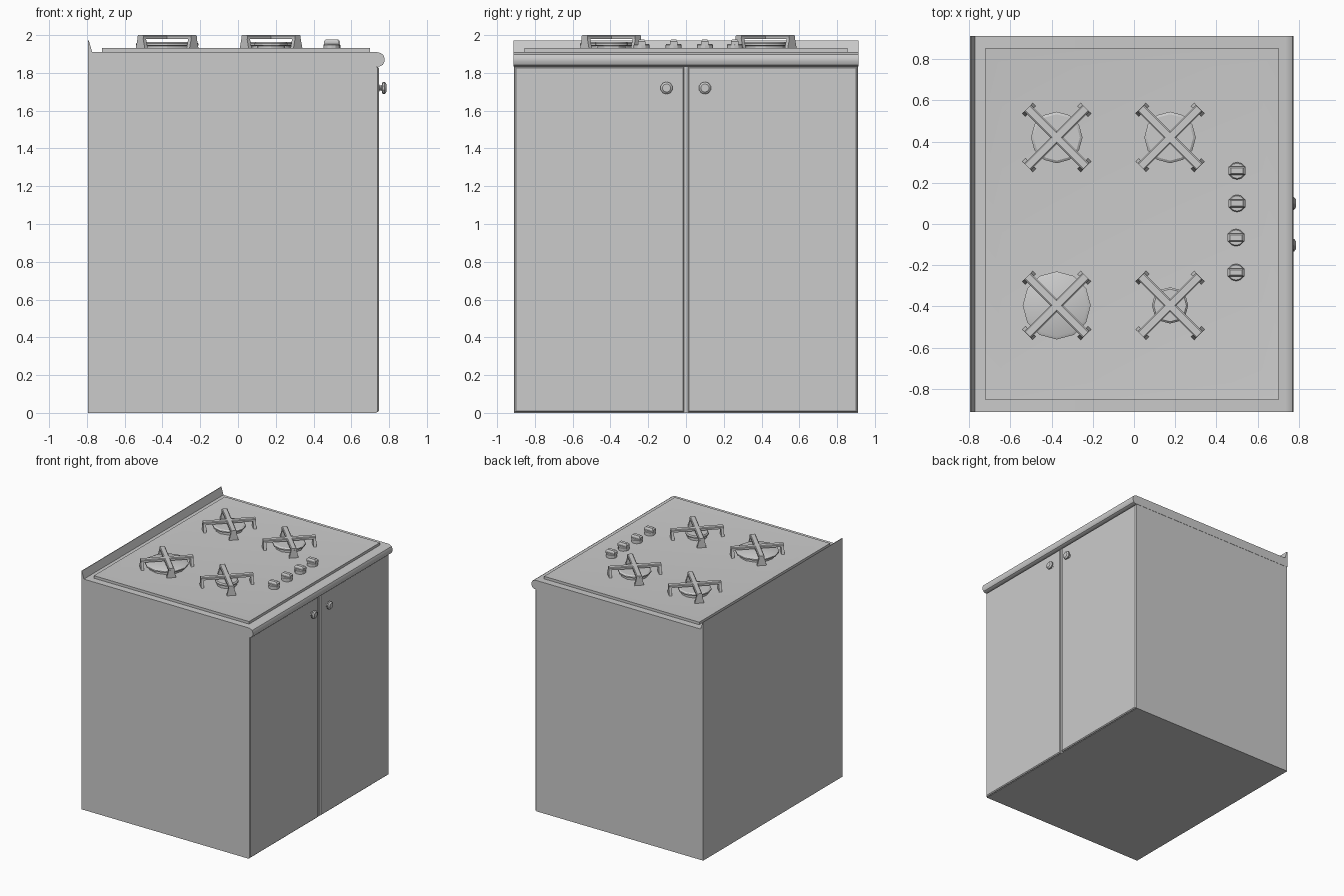
import bpy, bmesh, math
from mathutils import Matrix, Vector

if "Cube" in bpy.data.objects:
    bpy.data.objects.remove(bpy.data.objects["Cube"])


def finish(name, bm, smooth=None):
    bmesh.ops.recalc_face_normals(bm, faces=bm.faces[:])
    me = bpy.data.meshes.new(name)
    bm.to_mesh(me)
    bm.free()
    ob = bpy.data.objects.new(name, me)
    bpy.context.collection.objects.link(ob)
    if smooth:
        bpy.ops.object.select_all(action='DESELECT')
        ob.select_set(True)
        bpy.context.view_layer.objects.active = ob
        bpy.ops.object.shade_smooth_by_angle(angle=math.radians(smooth))
    return ob


def loft(bm, rings):
    """Skin a list of equal-length closed rings and cap both ends."""
    vs = [[bm.verts.new(p) for p in r] for r in rings]
    n = len(vs[0])
    for a, b in zip(vs, vs[1:]):
        for i in range(n):
            bm.faces.new((a[i], a[(i + 1) % n], b[(i + 1) % n], b[i]))
    bm.faces.new(vs[0][::-1])
    bm.faces.new(vs[-1])


def rect(x0, x1, y0, y1, z):
    return [(x0, y0, z), (x1, y0, z), (x1, y1, z), (x0, y1, z)]


def lathe(bm, profile, sides, matrix):
    """Solid of revolution about local z from (radius, height) pairs."""
    loft(bm, [[matrix @ Vector((r * math.cos(2 * math.pi * i / sides),
                                r * math.sin(2 * math.pi * i / sides), h))
               for i in range(sides)] for r, h in profile])


# cabinet carcass
bm = bmesh.new()
loft(bm, [rect(-0.795, 0.732, -0.91, 0.91, z) for z in (0, 1.835)])
finish("cabinet", bm)

# two doors with chamfered front edges and a gap between
for name, y0, y1 in (("door_left", -0.908, -0.01), ("door_right", 0.01, 0.908)):
    bm = bmesh.new()
    c = 0.007
    loft(bm, [[(x, y0 + k, 0.004 + k), (x, y1 - k, 0.004 + k),
               (x, y1 - k, 1.832 - k), (x, y0 + k, 1.832 - k)]
              for x, k in ((0.728, 0), (0.739, 0), (0.746, c))])
    finish(name, bm)

# countertop with rounded nose and splash lip, extruded across the width
profile = [(-0.795, 1.835), (0.73, 1.835), (0.752, 1.835), (0.767, 1.843),
           (0.775, 1.86), (0.775, 1.88), (0.768, 1.897), (0.753, 1.906),
           (0.735, 1.91), (-0.772, 1.91), (-0.79, 1.972), (-0.795, 1.972)]
bm = bmesh.new()
loft(bm, [[(x, y, z) for x, z in profile] for y in (-0.912, 0.912)])
finish("countertop", bm, 35)

# hob plate with shallow dished middle
bm = bmesh.new()
loft(bm, [rect(-0.72, 0.70, -0.855, 0.855, 1.905),
          rect(-0.72, 0.70, -0.855, 0.855, 1.931),
          rect(-0.64, 0.62, -0.77, 0.765, 1.922)])
finish("hob_plate", bm, 30)

# burners and their crossed pan supports
burners = [(-0.375, 0.42, 0.125), (0.175, 0.42, 0.125),
           (-0.375, -0.395, 0.165), (0.175, -0.395, 0.088)]
for k, (x, y, r) in enumerate(burners, 1):
    bm = bmesh.new()
    lathe(bm, [(r * 0.85, 1.918), (r * 0.85, 1.942), (r, 1.946),
               (r, 1.956), (r * 0.9, 1.964)], 12,
          Matrix.Translation((x, y, 0)))
    finish(f"burner_{k}", bm, 30)

    bm = bmesh.new()
    for a in (45, 135):
        m = Matrix.Translation((x, y, 0)) @ Matrix.Rotation(math.radians(a), 4, 'Z')
        loft(bm, [[m @ Vector(p) for p in rect(-0.2, 0.2, -w, w, z)]
                  for z, w in ((1.98, 0.022), (1.995, 0.022), (2.0, 0.016))])
        for s in (-1, 1):
            # leg widens sideways toward its foot
            loft(bm, [[m @ Vector(p) for p in
                       rect(s * 0.19 - 0.011, s * 0.19 + 0.011, -w, w, z)]
                      for z, w in ((1.92, 0.036), (1.985, 0.02))])
    finish(f"pan_support_{k}", bm)

# control knobs with raised grips
for k, (x, y) in enumerate([(0.5, 0.258), (0.5, 0.1), (0.495, -0.066), (0.495, -0.235)], 1):
    bm = bmesh.new()
    lathe(bm, [(0.042, 1.918), (0.042, 1.948), (0.037, 1.954)], 12,
          Matrix.Translation((x, y, 0)))
    loft(bm, [rect(x - a, x + a, y - b, y + b, z)
              for z, a, b in ((1.945, 0.041, 0.02), (1.966, 0.041, 0.02),
                              (1.978, 0.03, 0.013))])
    finish(f"control_knob_{k}", bm)

# door pulls
for name, y in (("door_pull_left", -0.103), ("door_pull_right", 0.1)):
    bm = bmesh.new()
    m = Matrix.Translation((0.74, y, 1.72)) @ Matrix.Rotation(math.pi / 2, 4, 'Y')
    lathe(bm, [(0.018, 0), (0.018, 0.008), (0.012, 0.012), (0.012, 0.02),
               (0.033, 0.025), (0.033, 0.036), (0.022, 0.045)], 10, m)
    finish(name, bm, 30)
